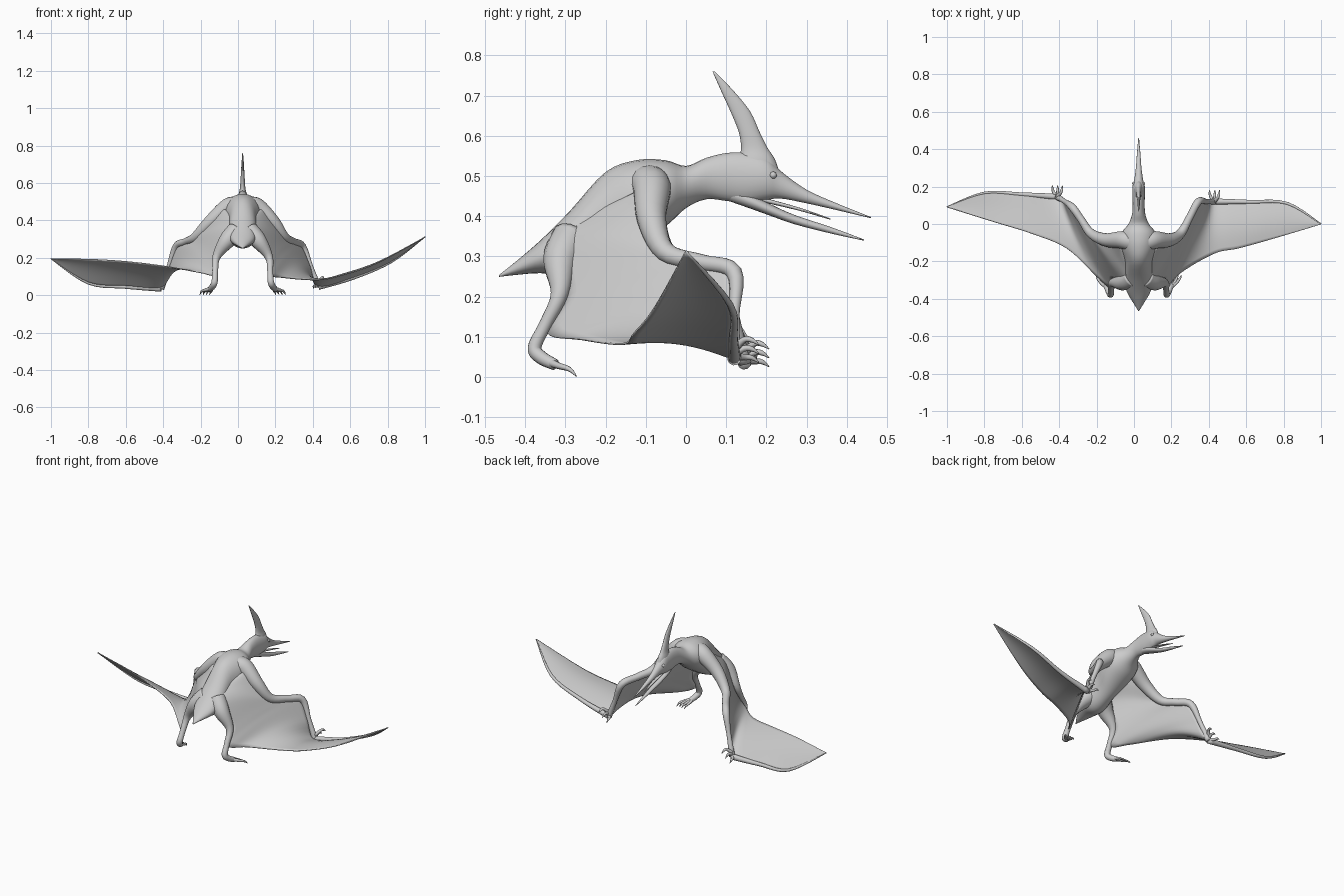
import bpy, math
from mathutils import Vector

if "Cube" in bpy.data.objects:
    bpy.data.objects.remove(bpy.data.objects["Cube"])

CX = 0.025  # the body's own mid-plane


def spline(rows, n):
    """Catmull-Rom through tuples of any length."""
    out = []
    for i in range(len(rows) - 1):
        a, b = rows[max(i - 1, 0)], rows[i]
        c, d = rows[i + 1], rows[min(i + 2, len(rows) - 1)]
        for k in range(n):
            t = k / n
            out.append(tuple(
                q + 0.5 * t * (r - p + t * (2*p - 5*q + 4*r - s + t * (3*(q - r) + s - p)))
                for p, q, r, s in zip(a, b, c, d)))
    return out + [tuple(rows[-1])]


def make(name, verts, faces):
    me = bpy.data.meshes.new(name)
    me.from_pydata([tuple(v) for v in verts], [], faces)
    me.polygons.foreach_set("use_smooth", [True] * len(faces))
    ob = bpy.data.objects.new(name, me)
    bpy.context.collection.objects.link(ob)
    return ob


def skin(name, rings):
    n = len(rings[0])
    verts = [v for r in rings for v in r]
    faces = [(i*n + j, i*n + (j+1) % n, (i+1)*n + (j+1) % n, (i+1)*n + j)
             for i in range(len(rings) - 1) for j in range(n)]
    faces += [tuple(reversed(range(n))), tuple(range(len(verts) - n, len(verts)))]
    return make(name, verts, faces)


def loft_y(name, sections, n=24):
    """Upright ellipses: (y, top z, bottom z, half width)."""
    rings = []
    for y, top, bot, w in spline(sections, 4):
        rings.append([(CX + max(w, .001) * math.sin(k*math.tau/n), y,
                       (top + bot)/2 + (top - bot)/2 * math.cos(k*math.tau/n)) for k in range(n)])
    return skin(name, rings)


def tube(name, pts, n=12, sub=5):
    """Tapered round limb: points are (x, y, z, radius)."""
    path = spline(pts, sub)
    P = [Vector(p[:3]) for p in path]
    rings, u = [], None
    for i, p in enumerate(P):
        d = (P[min(i+1, len(P)-1)] - P[max(i-1, 0)]).normalized()
        u = d.orthogonal() if u is None else u - d * u.dot(d)
        u.normalize()
        v = d.cross(u)
        r = max(path[i][3], .001)
        rings.append([p + r * (u*math.cos(k*math.tau/n) + v*math.sin(k*math.tau/n)) for k in range(n)])
    return skin(name, rings)


def membrane(name, lead, trail, cols=14):
    """Sheet between two edges, arched upward along each chord."""
    L, T = spline(lead, 6), spline(trail, 6)
    verts = []
    for a, b in zip(L, T):
        a, b = Vector(a), Vector(b)
        lift = .07 * (a - b).length
        verts += [a.lerp(b, j/cols) + Vector((0, 0, lift * math.sin(math.pi*j/cols)))
                  for j in range(cols + 1)]
    w = cols + 1
    faces = [(i*w + j, i*w + j+1, (i+1)*w + j+1, (i+1)*w + j)
             for i in range(len(L) - 1) for j in range(cols)]
    ob = make(name, verts, faces)
    mod = ob.modifiers.new("thickness", 'SOLIDIFY')
    mod.thickness, mod.offset = .005, 0


# Torso, neck, skull and upper beak in one skin
loft_y("body_and_upper_beak", [
    (-.465, .254, .249, .002), (-.42, .290, .254, .03), (-.36, .342, .258, .064),
    (-.29, .412, .250, .075), (-.20, .510, .285, .074), (-.12, .540, .33, .095),
    (-.05, .539, .375, .092), (0, .525, .42, .055), (.05, .545, .442, .036),
    (.10, .557, .438, .032), (.15, .558, .432, .033), (.20, .548, .440, .033),
    (.235, .513, .444, .024), (.30, .466, .432, .015), (.38, .430, .414, .009),
    (.46, .398, .395, .002)])

# Lower jaw and tongue
loft_y("lower_jaw", [(.10, .48, .440, .018), (.16, .455, .419, .025), (.21, .430, .401, .022),
                     (.27, .403, .380, .015), (.36, .373, .357, .009), (.443, .342, .339, .002)], 16)
loft_y("tongue", [(.19, .447, .435, .01), (.28, .422, .414, .009), (.36, .394, .391, .002)], 10)

# Head crest: flat horizontal sections (z, back y, front y, half width)
crest = []
for z, y0, y1, w in spline([(.50, .115, .235, .027), (.54, .13, .222, .022), (.57, .137, .203, .015),
                            (.61, .131, .183, .012), (.66, .111, .160, .009),
                            (.71, .088, .120, .006), (.76, .066, .072, .002)], 4):
    crest.append([(CX + w*math.sin(k*math.tau/16), (y0+y1)/2 + (y1-y0)/2*math.cos(k*math.tau/16), z)
                  for k in range(16)])
skin("head_crest", crest)

# Per-side wing paths: leading edge along arm and wing finger, then trailing edge
lead = {
    1: [(.14, -.11, .46), (.19, -.085, .39), (.25, -.05, .31), (.30, .04, .285), (.345, .12, .26),
        (.39, .12, .15), (.43, .12, .045), (.62, .118, .095), (.82, .11, .18), (1, 0, .312)],
    -1: [(-.09, -.11, .46), (-.15, -.085, .39), (-.23, -.05, .31), (-.28, .02, .285), (-.33, .09, .26),
         (-.37, .12, .15), (-.41, .145, .035), (-.6, .158, .045), (-.8, .165, .065), (-1, .092, .195)]}
trail = {
    1: [(.25, -.26, .093), (.43, -.158, .082), (.56, -.13, .108), (.74, -.08, .17), (1, -.002, .31)],
    -1: [(-.20, -.28, .12), (-.36, -.13, .15), (-.55, -.05, .175), (-.75, .012, .19), (-1, .09, .195)]}
flank = [(.085, -.14, .45), (.055, -.245, .40), (.075, -.308, .335), (.14, -.295, .20), (.15, -.345, .11)]

for s, side in ((1, "right"), (-1, "left")):
    L = lead[s]
    X = lambda x: CX + s * x

    # Wing skin from flank and shin out to the tip
    membrane(side + "_wing_membrane", L, [(X(x), y, z) for x, y, z in flank] + trail[s])

    # Arm from shoulder over elbow and wrist to the hand
    tube(side + "_arm", [(X(.03), -.10, .475, .05), (X(.08), -.085, .470, .048), L[1] + (.036,),
                         L[2] + (.025,), L[3] + (.02,), L[4] + (.02,), L[5] + (.013,), L[6] + (.017,)], 16)
    # Wing finger
    tube(side + "_wing_finger", [L[6] + (.017,), L[7] + (.011,), L[8] + (.008,), L[9] + (.003,)], 10)

    # Three clawed fingers
    hx, hy, hz = L[6]
    for k, (dx, dz) in enumerate(((-.025, -.006), (.002, .016), (.025, .038))):
        tube(f"{side}_hand_claw_{k}", [
            (hx, hy, hz + .008 + dz*.4, .011), (hx + dx*.8, hy + .025, hz + .01 + dz, .008),
            (hx + dx, hy + .045, hz + .008 + dz, .006), (hx + dx*1.1, hy + .062, hz - .004 + dz, .001)], 8, 3)

    # Leg: thigh, shin, ankle and sole
    tube(side + "_leg", [(X(.035), -.285, .345, .05), (X(.085), -.312, .290, .044), (X(.14), -.315, .205, .022),
                         (X(.147), -.35, .13, .016), (X(.15), -.377, .073, .017),
                         (X(.16), -.36, .048, .017), (X(.176), -.325, .030, .014)], 14)
    # Four toes with claws
    for k in range(4):
        dx = -.02 + .017 * k
        tx = .184 + dx
        tube(f"{side}_toe_{k}", [(X(.17), -.34, .036, .011), (X(.18 + dx*.7), -.315, .027, .008),
                                 (X(tx + .006), -.29, .019, .006), (X(tx + .014), -.272, .001, .001)], 8, 3)

    # Eye
    bpy.ops.mesh.primitive_uv_sphere_add(segments=16, ring_count=8, radius=.009,
                                         location=(X(.026), .217, .502))
    bpy.context.object.name = side + "_eye"
    bpy.ops.object.shade_smooth()
